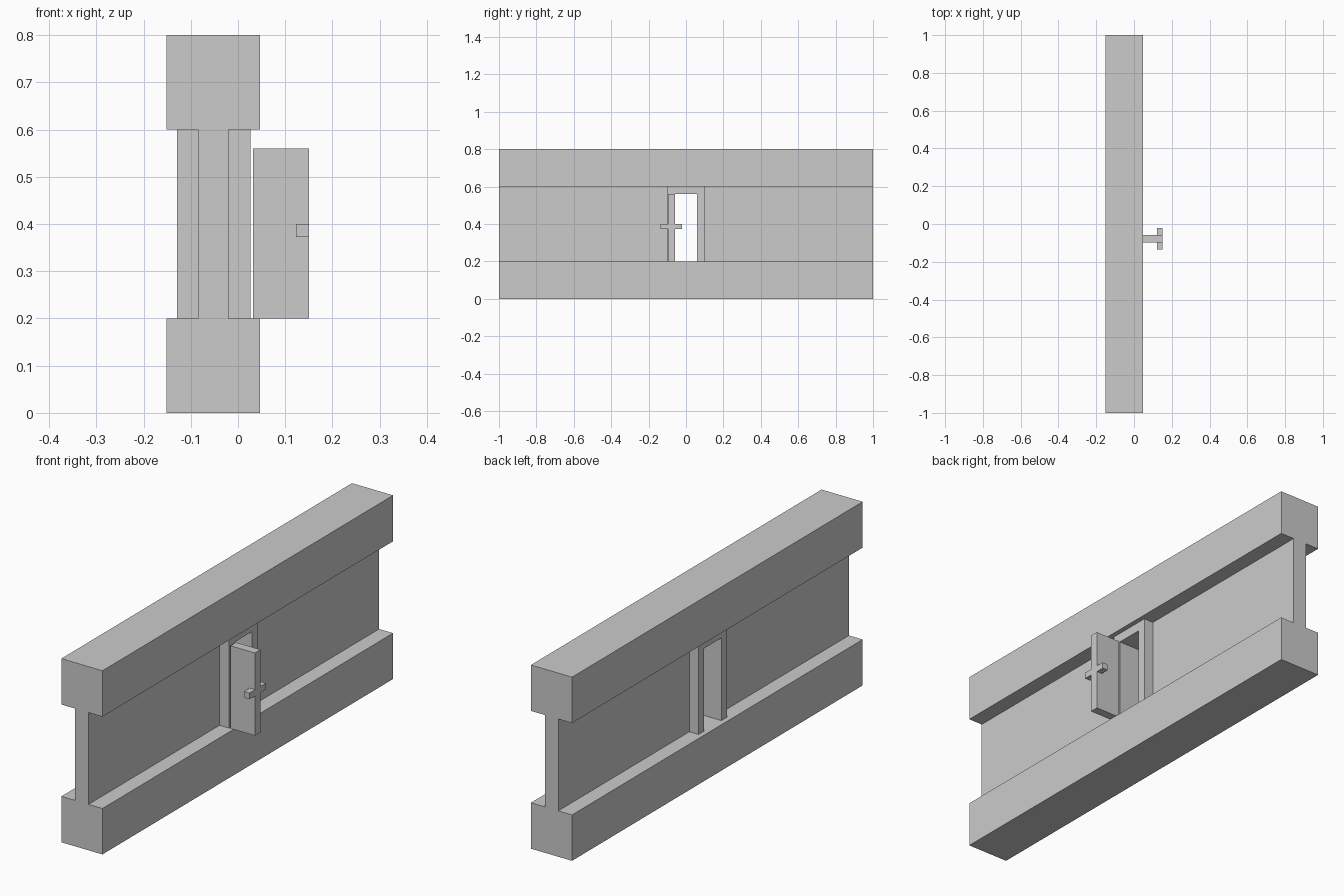
import bpy

if "Cube" in bpy.data.objects:
    bpy.data.objects.remove(bpy.data.objects["Cube"])


def extruded(name, outline, x0, x1):
    """Extrude a (y, z) outline along x, listed counter-clockwise seen from +x."""
    n = len(outline)
    verts = [(x, y, z) for x in (x0, x1) for y, z in outline]
    faces = [tuple(reversed(range(n))), tuple(range(n, 2 * n))]
    faces += [(i, (i + 1) % n, (i + 1) % n + n, i + n) for i in range(n)]
    mesh = bpy.data.meshes.new(name)
    mesh.from_pydata(verts, [], faces)
    obj = bpy.data.objects.new(name, mesh)
    bpy.context.collection.objects.link(obj)
    return obj


def box(name, x, y, z):
    return extruded(name, [(y[0], z[0]), (y[1], z[0]), (y[1], z[1]), (y[0], z[1])], *x)


# Thick beams below and above the wall
box("lower_beam", (-0.151, 0.047), (-1, 1), (0, 0.2))
box("upper_beam", (-0.151, 0.047), (-1, 1), (0.6, 0.8))

# Thin wall panels either side of the doorway
for name, y in (("wall_front", (-1, -0.098)), ("wall_back", (0.098, 1))):
    box(name, (-0.085, -0.02), y, (0.2, 0.6))

# Door frame: inverted U passing through the wall
frame = [(-0.098, 0.2), (-0.06, 0.2), (-0.06, 0.56), (0.06, 0.56),
         (0.06, 0.2), (0.098, 0.2), (0.098, 0.6), (-0.098, 0.6)]
extruded("door_frame", frame, -0.129, 0.026)

# Door leaf standing open, with a handle on each face
leaf_y = (-0.097, -0.059)
box("door_leaf", (0.032, 0.15), leaf_y, (0.2, 0.56))
for name, y in (("handle_outside", (-0.135, leaf_y[0])), ("handle_inside", (leaf_y[1], -0.022))):
    box(name, (0.123, 0.15), y, (0.373, 0.4))
